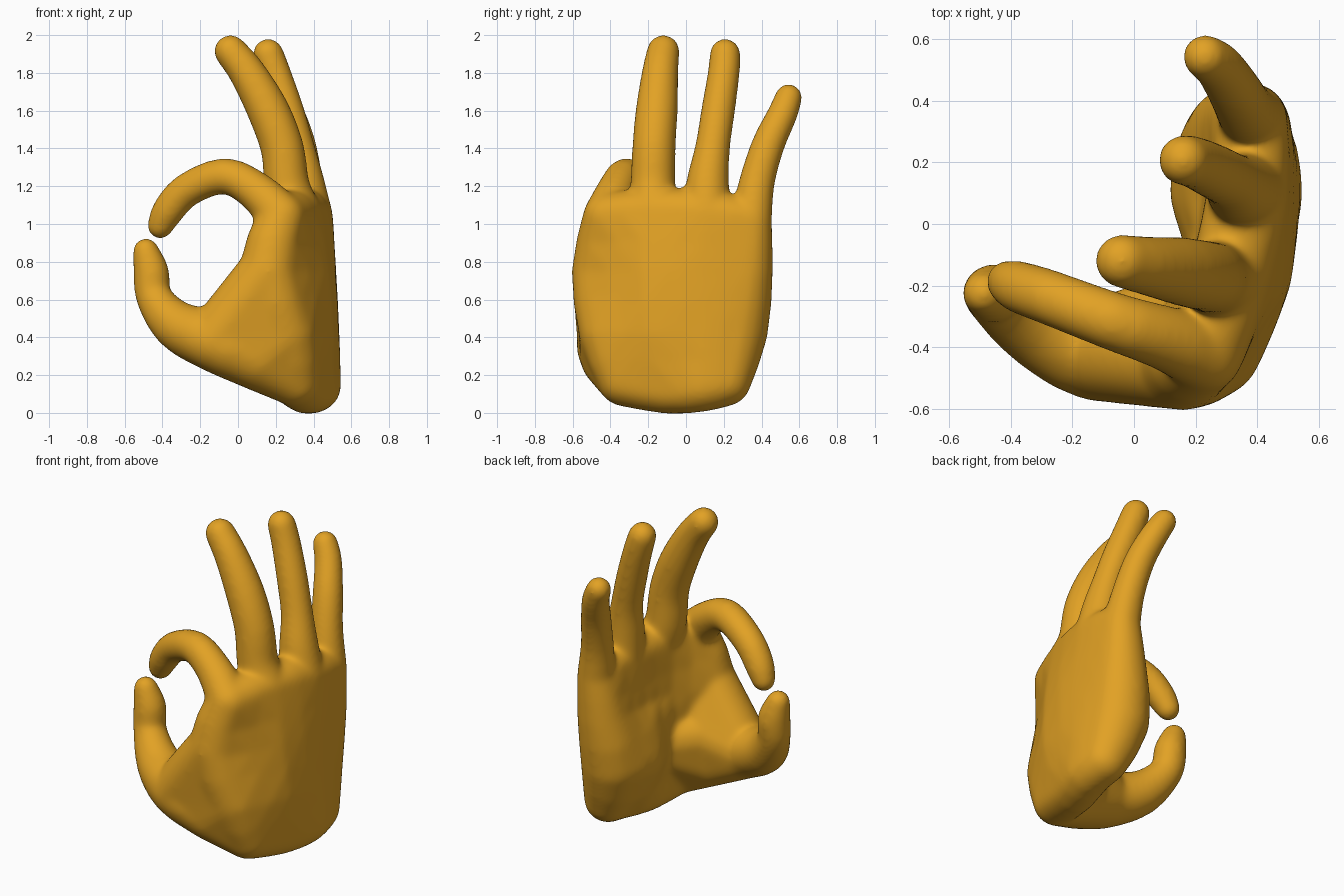
import bpy, bmesh
from mathutils import Vector

cube = bpy.data.objects.get("Cube")
if cube:
    bpy.data.objects.remove(cube)

skin = bpy.data.materials.new("ochre_skin")
skin.use_nodes = True
ochre = (0.76, 0.36, 0.018, 1)
skin.diffuse_color = ochre
skin.node_tree.nodes["Principled BSDF"].inputs["Base Color"].default_value = ochre

# Directions of a unit ball, shared by every hull
ball = bmesh.new()
bmesh.ops.create_icosphere(ball, subdivisions=3, radius=1)
directions = [v.co.copy() for v in ball.verts]
ball.free()

hand_mesh = bpy.data.meshes.new("hand")
body = bmesh.new()
SWELL = 0.006  # makes up for what the smoothing takes away


def hull(*balls):
    """Add the convex skin stretched over balls given as (x, y, z, radius)."""
    bm = bmesh.new()
    for x, y, z, r in balls:
        for d in directions:
            bm.verts.new(Vector((x, y, z)) + d * (r + SWELL))
    bmesh.ops.convex_hull(bm, input=bm.verts[:])
    inside = [v for v in bm.verts if not v.link_faces]
    bmesh.ops.delete(bm, geom=inside, context='VERTS')
    bmesh.ops.recalc_face_normals(bm, faces=bm.faces[:])
    part = bpy.data.meshes.new("part")
    bm.to_mesh(part)
    bm.free()
    body.from_mesh(part)
    bpy.data.meshes.remove(part)


def flow(balls, steps):
    """Put extra balls on a smooth curve through the given ones."""
    p = [Vector(b) for b in balls]
    p = [p[0] * 2 - p[1]] + p + [p[-1] * 2 - p[-2]]
    out = []
    for a, b, c, d in zip(p, p[1:], p[2:], p[3:]):
        for i in range(steps):
            t = i / steps
            out.append(b + (c - a) * (t / 2) + (a * 2 - b * 5 + c * 4 - d) * (t * t / 2)
                       + (b * 3 - a - c * 3 + d) * (t ** 3 / 2))
    return out + [p[-2]]


def digit(*balls):
    path = flow(balls, 3)
    for a, b in zip(path, path[1:]):
        hull(a, b)


# Palm columns, each from wrist to knuckle
pinky_side = [(.40, .21, .17, .13), (.335, .25, .44, .18),
              (.36, .31, .74, .145), (.385, .345, 1.02, .105)]
ring_side = [(.41, .08, .14, .13), (.325, .11, .44, .205),
             (.37, .08, .73, .145), (.37, .11, 1.05, .125)]
middle_side = [(.36, -.10, .13, .13), (.35, -.15, .42, .16),
               (.33, -.18, .75, .15), (.31, -.175, 1.06, .125)]
index_side = [(.30, -.33, .17, .13), (.25, -.40, .42, .16),
              (.16, -.45, .75, .15), (.23, -.42, 1.04, .12)]
columns = [flow(c, 2) for c in (pinky_side, ring_side, middle_side, index_side)]
rows = [flow(r, 2) for r in zip(*columns)]
for low, high in zip(rows, rows[1:]):
    for i in range(len(low) - 1):
        hull(low[i], low[i + 1], high[i], high[i + 1])

# Straight fingers
digit(pinky_side[-1], (.358, .375, 1.22, .09), (.325, .435, 1.42, .083),
      (.275, .51, 1.58, .075), (.23, .543, 1.67, .068))
digit(ring_side[-1], (.345, .115, 1.22, .108), (.315, .14, 1.4, .088),
      (.26, .17, 1.6, .085), (.195, .20, 1.8, .08), (.16, .207, 1.9, .077))
digit(middle_side[-1], (.26, -.175, 1.2, .115), (.235, -.17, 1.4, .11),
      (.16, -.155, 1.6, .107), (.05, -.137, 1.8, .092), (-.04, -.12, 1.915, .082))

# Curled index finger
digit(index_side[-1], (.10, -.37, 1.17, .10), (-.07, -.315, 1.255, .09),
      (-.27, -.24, 1.18, .085), (-.37, -.205, 1.07, .08), (-.412, -.187, .99, .064))

# Thumb, its fleshy base and the web to the index finger
thumb_root = (.10, -.385, .295, .17)
thumb_heel = (.10, -.34, .46, .16)
thumb_ball = (-.12, -.41, .38, .16)
digit(thumb_root, thumb_ball, (-.32, -.33, .46, .125), (-.445, -.245, .61, .09),
      (-.458, -.225, .74, .09), (-.488, -.225, .857, .064))
wrist, low, mid = index_side[:3]
hull(thumb_ball, thumb_heel, low, mid)
hull(thumb_ball, thumb_root, thumb_heel)
hull(thumb_ball, thumb_root, wrist, low)
hull(thumb_heel, thumb_root, low, middle_side[1])
hull(thumb_root, wrist, low, middle_side[1])

body.to_mesh(hand_mesh)
body.free()
hand_mesh.materials.append(skin)
hand = bpy.data.objects.new("hand", hand_mesh)
bpy.context.collection.objects.link(hand)

# Fuse all parts into one smooth skin
fuse = hand.modifiers.new("fuse", 'REMESH')
fuse.mode = 'VOXEL'
fuse.voxel_size = 0.011
fuse.use_smooth_shade = True
soften = hand.modifiers.new("soften", 'SMOOTH')
soften.factor = 0.5
soften.iterations = 40
